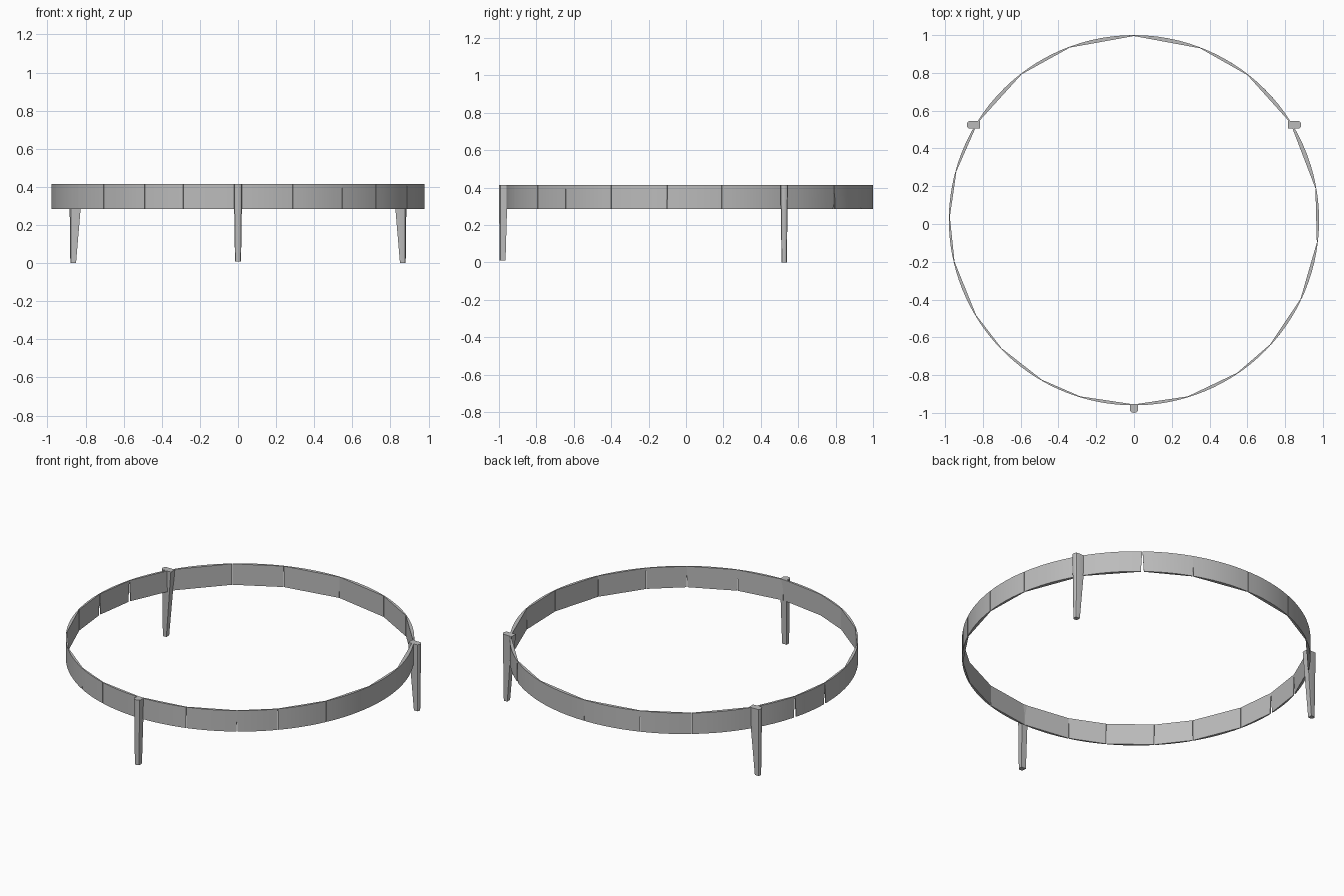
import bpy, bmesh
from math import radians, cos, sin, pi

cube = bpy.data.objects.get("Cube")
if cube:
    bpy.data.objects.remove(cube)

grey = bpy.data.materials.new("plain grey")
grey.use_nodes = True
grey.diffuse_color = (0.5, 0.5, 0.5, 1)
grey.node_tree.nodes["Principled BSDF"].inputs["Base Color"].default_value = (0.5, 0.5, 0.5, 1)

RADIUS, CENTRE_Y = 0.98, 0.02
RING_BOTTOM, RING_TOP = 0.285, 0.415


def loft(bm, lower, upper):
    """Closed solid between two outlines with equal point counts."""
    a = [bm.verts.new(p) for p in lower]
    b = [bm.verts.new(p) for p in upper]
    n = len(a)
    for i in range(n):
        j = (i + 1) % n
        bm.faces.new((a[i], a[j], b[j], b[i]))
    bm.faces.new(a[::-1])
    bm.faces.new(b)


def finish(bm, name):
    bmesh.ops.recalc_face_normals(bm, faces=bm.faces)
    mesh = bpy.data.meshes.new(name)
    bm.to_mesh(mesh)
    bm.free()
    obj = bpy.data.objects.new(name, mesh)
    mesh.materials.append(grey)
    bpy.context.collection.objects.link(obj)
    bpy.ops.object.select_all(action='DESELECT')
    obj.select_set(True)
    bpy.context.view_layer.objects.active = obj
    bpy.ops.object.shade_smooth_by_angle(angle=radians(25))
    return obj


def polar(angle, r, z):
    return (r * cos(radians(angle)), CENTRE_Y + r * sin(radians(angle)), z)


def stave_outline(start, end, z, steps=6):
    """Curved outer side closed by a straight inner chord."""
    arc = [polar(start + (end - start) * i / steps, RADIUS, z) for i in range(steps + 1)]
    return arc + [polar(end, RADIUS - 0.005, z), polar(start, RADIUS - 0.005, z)]


# Ring of separate staves, some with a gap that opens downwards
joints = [-195.4, -181, -167, -149, -136, -120, -107, -90, -73, -56, -42.5,
          -25.3, -7, 10, 32, 52, 69, 90, 110.4, 127.6, 148, 164.6]
open_joints = {-195.4, 164.6, -181, 52}


def half_gap(joint, z):
    if z == RING_TOP:
        return 0.06
    return 0.5 if joint in open_joints else 0.1


bm = bmesh.new()
for start, end in zip(joints, joints[1:]):
    outlines = [stave_outline(start + half_gap(start, z), end - half_gap(end, z), z)
                for z in (RING_BOTTOM, RING_TOP)]
    loft(bm, *outlines)
finish(bm, "ring_staves")


def leg_outline(inner, outer, half, z, steps=6):
    """Square inner end and rounded outer end, pointing along +x."""
    turn = [pi * i / steps - pi / 2 for i in range(steps + 1)]
    nose = half * 0.7
    rounded = [(outer - nose + nose * cos(t), half * sin(t), z) for t in turn]
    return rounded + [(inner, half, z), (inner, -half, z)]


# Tapered back legs, mirrored left and right
for side, name in ((1, "back_left_leg"), (-1, "back_right_leg")):
    bm = bmesh.new()
    loft(bm, leg_outline(0.85, 0.88, 0.014, 0.0),
         leg_outline(0.815, 0.885, 0.02, RING_TOP))
    for v in bm.verts:
        v.co.x *= side
        v.co.y += 0.525
    finish(bm, name)

# Straight front leg
bm = bmesh.new()
loft(bm, leg_outline(0.965, 0.997, 0.016, 0.01),
     leg_outline(0.953, 1.0, 0.022, RING_TOP))
for v in bm.verts:
    v.co.x, v.co.y = v.co.y, -v.co.x
finish(bm, "front_leg")
